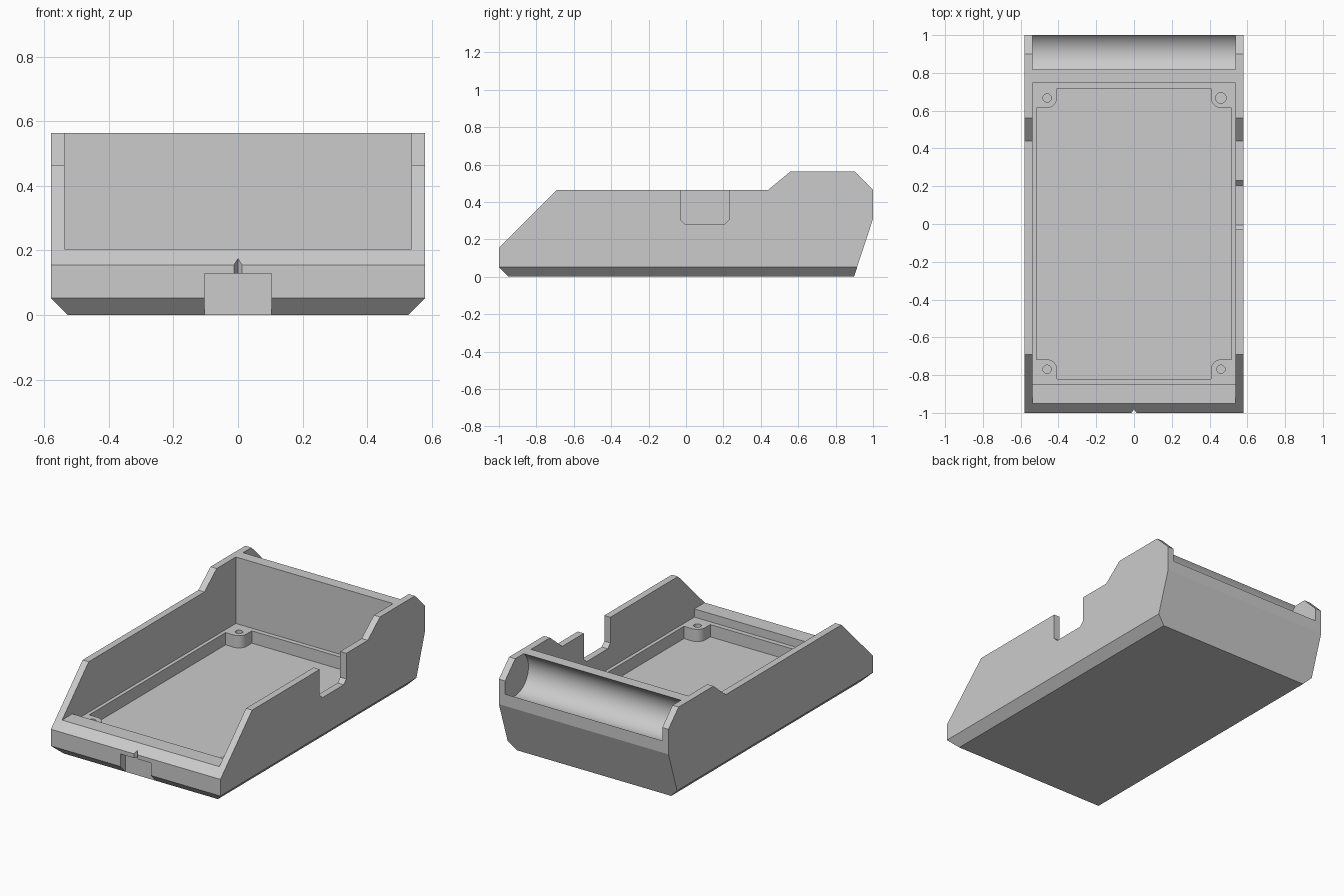
import bpy, bmesh
from math import cos, sin, radians

cube = bpy.data.objects.get("Cube")
if cube:
    bpy.data.objects.remove(cube, do_unlink=True)

grey = bpy.data.materials.new("plain grey")
grey.use_nodes = True
grey.diffuse_color = (0.6, 0.6, 0.6, 1)
grey.node_tree.nodes["Principled BSDF"].inputs["Base Color"].default_value = (0.6, 0.6, 0.6, 1)

PLACE = {
    "x": lambda u, v, w: (w, u, v),
    "y": lambda u, v, w: (u, w, v),
    "z": lambda u, v, w: (u, v, w),
}


def prism(name, points, axis, low, high):
    """Extrude a 2D outline along an axis."""
    bm = bmesh.new()
    ends = [[bm.verts.new(PLACE[axis](u, v, w)) for u, v in points] for w in (low, high)]
    bm.faces.new(ends[0])
    bm.faces.new(ends[1])
    n = len(points)
    for i in range(n):
        j = (i + 1) % n
        bm.faces.new((ends[0][i], ends[0][j], ends[1][j], ends[1][i]))
    bmesh.ops.recalc_face_normals(bm, faces=bm.faces)
    mesh = bpy.data.meshes.new(name)
    bm.to_mesh(mesh)
    bm.free()
    mesh.materials.append(grey)
    obj = bpy.data.objects.new(name, mesh)
    bpy.context.collection.objects.link(obj)
    return obj


def arc(cx, cy, r, start=0, end=360, steps=36):
    """Points on an arc; a full circle leaves out its repeated last point."""
    count = steps if abs(end - start) == 360 else steps + 1
    angles = [radians(start + (end - start) * i / steps) for i in range(count)]
    return [(cx + r * cos(a), cy + r * sin(a)) for a in angles]


def rect(x0, x1, y0, y1):
    return [(x0, y0), (x1, y0), (x1, y1), (x0, y1)]


def cut(points, axis, low, high):
    """Subtract a prism from the tray."""
    cutter = prism("cutter", points, axis, low, high)
    cutter.hide_render = True
    mod = tray.modifiers.new("cut", "BOOLEAN")
    mod.operation = "DIFFERENCE"
    mod.solver = "EXACT"
    mod.object = cutter
    bpy.ops.object.modifier_apply(modifier=mod.name)
    bpy.data.objects.remove(cutter, do_unlink=True)


# Solid body from the side outline
side = [(-0.95, 0), (-1, 0.052), (-1, 0.155), (-0.69, 0.465), (0.44, 0.465), (0.56, 0.564),
        (0.9, 0.564), (1, 0.465), (1, 0.31), (0.898, 0)]
tray = prism("tray_body", side, "x", -0.58, 0.58)
bpy.ops.object.select_all(action="DESELECT")
tray.select_set(True)
bpy.context.view_layer.objects.active = tray

# Chamfers along the lower side edges
for s in (-1, 1):
    cut([(s * 0.508, -0.02), (s * 0.62, 0.092), (s * 0.62, -0.02)], "y", -1.2, 1.2)

# Open interior above the front lip, then the shallow ledge
WALL, FLOOR, LEDGE, LIP = 0.538, 0.077, 0.153, 0.204
cut(rect(-WALL, WALL, -1.2, 0.747), "z", LIP, 0.8)
cut(rect(-WALL, WALL, -0.85, 0.747), "z", LEDGE, 0.4)

# Deep pocket that leaves a rounded post in each corner
HX, HY, MID = 0.516, 0.769, -0.051
PX, PY, R = 0.46, 0.718, 0.052
corner = [(HX, PY - R)] + arc(PX, PY, R, 270, 180, 10) + [(PX - R, HY)]
pocket = []
for sx, sy in ((1, 1), (-1, 1), (-1, -1), (1, -1)):
    part = [(sx * x, MID + sy * y) for x, y in corner]
    pocket += part if sx * sy > 0 else part[::-1]
cut(pocket, "z", FLOOR, 0.4)

# Screw holes in the posts
for sx in (-1, 1):
    for sy in (-1, 1):
        radius = 0.028 if sx + sy == 2 else 0.022
        cut(arc(sx * PX, MID + sy * PY, radius), "z", FLOOR, 0.4)

# Round trough in the back
cut(arc(0.9, 0.465, 0.129, steps=64), "x", -WALL, WALL)

# Cable notch in the left wall
cut([(-0.03, 0.7), (-0.03, 0.306), (-0.004, 0.28), (0.204, 0.28), (0.23, 0.306), (0.23, 0.7)],
    "x", 0.5, 0.7)

# Latch recess and pointer groove in the front
cut(rect(-0.104, 0.104, -1.1, -0.95), "z", -0.1, 0.129)
cut([(-0.025, -1.02), (0.025, -1.02), (0, -0.98)], "z", 0.1, 0.3)

bpy.ops.object.shade_smooth_by_angle(angle=radians(12))
